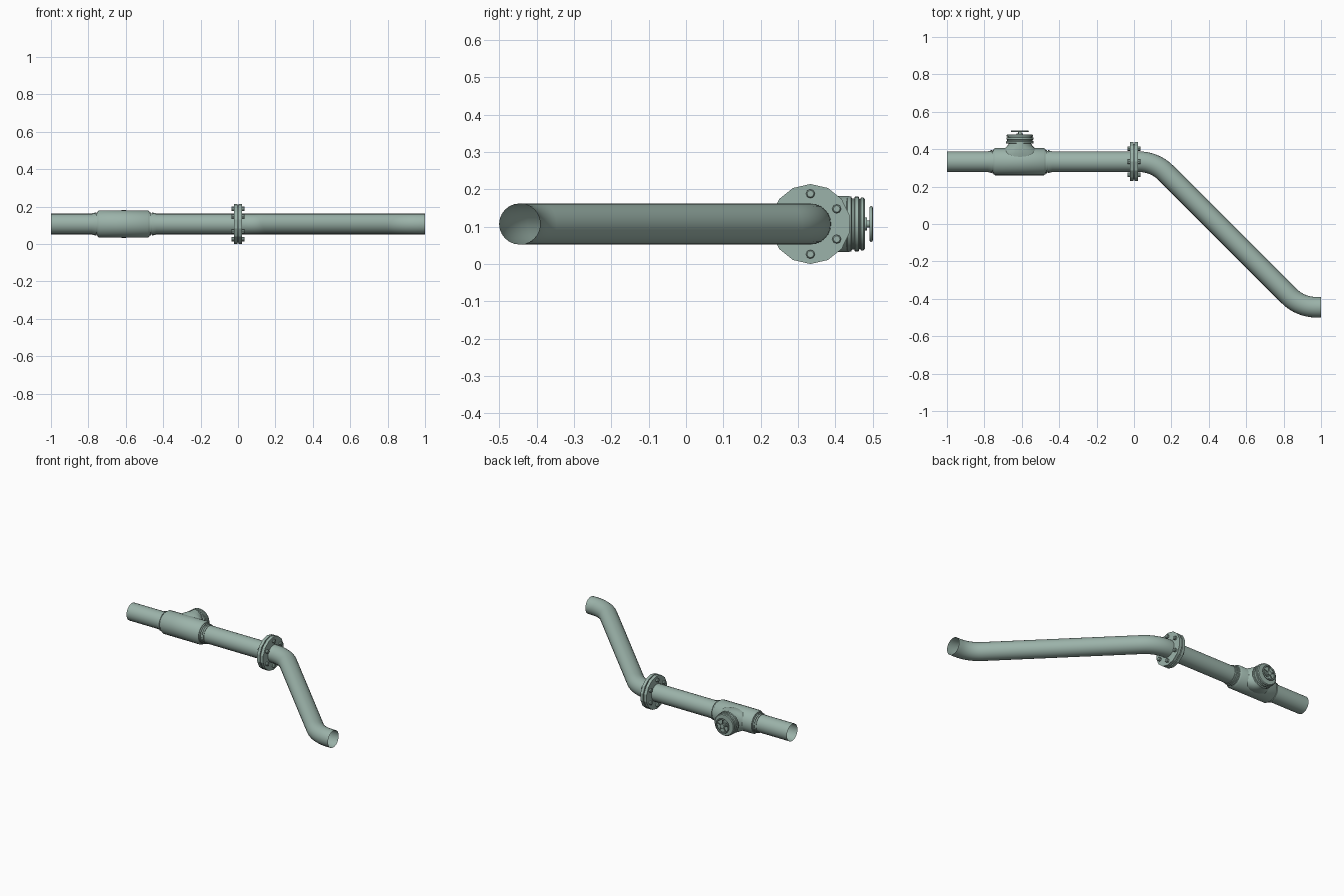
import bpy, bmesh
from math import sin, cos, pi, radians, tan
from mathutils import Vector

if "Cube" in bpy.data.objects:
    bpy.data.objects.remove(bpy.data.objects["Cube"])

CY, CZ, R = 0.333, 0.107, 0.055      # upper pipe axis and pipe radius
VX = -0.61                           # valve centre
X, Y, Z = Vector((1, 0, 0)), Vector((0, 1, 0)), Vector((0, 0, 1))

paint = bpy.data.materials.new("green_grey_paint")
paint.diffuse_color = (0.33, 0.45, 0.40, 1)
paint.use_nodes = True
paint.node_tree.nodes["Principled BSDF"].inputs["Base Color"].default_value = paint.diffuse_color


def loft(name, rings, n=24, caps=True, angle=35, closed=False):
    """Skin a list of rings given as (centre, u axis, v axis)."""
    bm = bmesh.new()
    loops = [[bm.verts.new(c + u * cos(2 * pi * i / n) + v * sin(2 * pi * i / n))
              for i in range(n)] for c, u, v in rings]
    pairs = list(zip(loops, loops[1:])) + ([(loops[-1], loops[0])] if closed else [])
    for a, b in pairs:
        for i in range(n):
            j = (i + 1) % n
            bm.faces.new((a[i], a[j], b[j], b[i]))
    if caps and not closed:
        bm.faces.new(loops[0][::-1])
        bm.faces.new(loops[-1])
    bmesh.ops.recalc_face_normals(bm, faces=bm.faces)
    me = bpy.data.meshes.new(name)
    bm.to_mesh(me)
    bm.free()
    me.materials.append(paint)
    ob = bpy.data.objects.new(name, me)
    bpy.context.collection.objects.link(ob)
    bpy.ops.object.select_all(action='DESELECT')
    ob.select_set(True)
    bpy.context.view_layer.objects.active = ob
    bpy.ops.object.shade_smooth_by_angle(angle=radians(angle))
    return ob


def lathe_x(name, profile, y=CY, z=CZ, n=24, **k):
    return loft(name, [(Vector((x, y, z)), Z * r, Y * r) for x, r in profile], n, **k)


def lathe_y(name, profile, n=24, **k):
    """Profile entries are (y, x radius, z radius)."""
    return loft(name, [(Vector((VX, y, CZ)), X * rx, Z * rz) for y, rx, rz in profile], n, **k)


# Pipe: straight run, 45 degree bend, diagonal, 45 degree bend back
T, STEPS = 0.085, 8
BR = T / tan(pi / 8)
path = [(-1, CY, 0), (0, CY, 0)]
for i in range(STEPS + 1):
    a = pi / 4 * i / STEPS
    path.append((0.111 - T + BR * sin(a), CY - BR * (1 - cos(a)), a))
for i in range(STEPS, -1, -1):
    a = pi / 4 * i / STEPS
    path.append((0.889 + T - BR * sin(a), -0.445 + BR * (1 - cos(a)), a))
path.append((1, -0.445, 0))
loft("pipe", [(Vector((x, y, CZ)), Z * R, Vector((sin(a), cos(a), 0)) * R)
              for x, y, a in path], caps=False)

# Flange pair with a recessed gasket
for s, side in ((-1, "left"), (1, "right")):
    lathe_x("flange_" + side, [(s * 0.003, 0.107), (s * 0.022, 0.107)], n=14, angle=20)
lathe_x("gasket", [(-0.004, 0.098), (0.004, 0.098)], n=14)

# Flange bolts
for i in range(6):
    a = i * pi / 3
    y, z = CY + 0.081 * sin(a), CZ + 0.081 * cos(a)
    lathe_x(f"bolt_{i + 1}", [(-0.036, 0.009), (-0.033, 0.012), (0.033, 0.012), (0.036, 0.009)],
            y, z, n=8)

# Valve body with chamfered ends
lathe_x("valve_body", [(-0.752, 0.056), (-0.752, 0.066), (-0.742, 0.073),
                       (-0.482, 0.073), (-0.472, 0.066), (-0.472, 0.056)], caps=False)

# Stepped collars at each end of the body
for s, side in ((-1, "left"), (1, "right")):
    prof = [(0.135, 0.062), (0.146, 0.062), (0.146, 0.057), (0.150, 0.057), (0.150, 0.0615),
            (0.158, 0.0615), (0.158, 0.058), (0.168, 0.058), (0.168, 0.054)]
    lathe_x("collar_" + side, [(VX + s * d, r) for d, r in prof], caps=False)

# Branch neck flaring into the body
lathe_y("branch_neck", [(CY, 0.115, 0.06), (0.375, 0.112, 0.073), (0.405, 0.08, 0.075),
                        (0.418, 0.067, 0.075), (0.437, 0.056, 0.075)])

# Bonnet: ringed cap on the branch
lathe_y("bonnet", [(y, r, r) for y, r in (
    (0.43, 0.07), (0.432, 0.074), (0.442, 0.074), (0.444, 0.068), (0.450, 0.068),
    (0.452, 0.073), (0.462, 0.073), (0.464, 0.067), (0.467, 0.067),
    (0.468, 0.071), (0.475, 0.071), (0.479, 0.066))])

# Stem and hub
lathe_y("stem", [(y, r, r) for y, r in (
    (0.476, 0.017), (0.484, 0.017), (0.484, 0.009), (0.491, 0.009),
    (0.491, 0.014), (0.5, 0.014))], n=12)

# Handwheel rim
rim = []
for i in range(24):
    a = 2 * pi * i / 24
    d = Vector((cos(a), 0, sin(a)))
    rim.append((Vector((VX, 0.4955, CZ)) + d * 0.0435, d * 0.0045, Y * 0.0045))
loft("handwheel_rim", rim, n=8, closed=True, angle=60)

# Handwheel spokes
for i in range(5):
    a = 2 * pi * i / 5 + pi / 2
    d, side = Vector((cos(a), 0, sin(a))), Vector((-sin(a), 0, cos(a)))
    c = Vector((VX, 0.4955, CZ))
    loft(f"handwheel_spoke_{i + 1}", [(c + d * r, side * 0.004, Y * 0.003)
                                      for r in (0.01, 0.042)], n=6)
